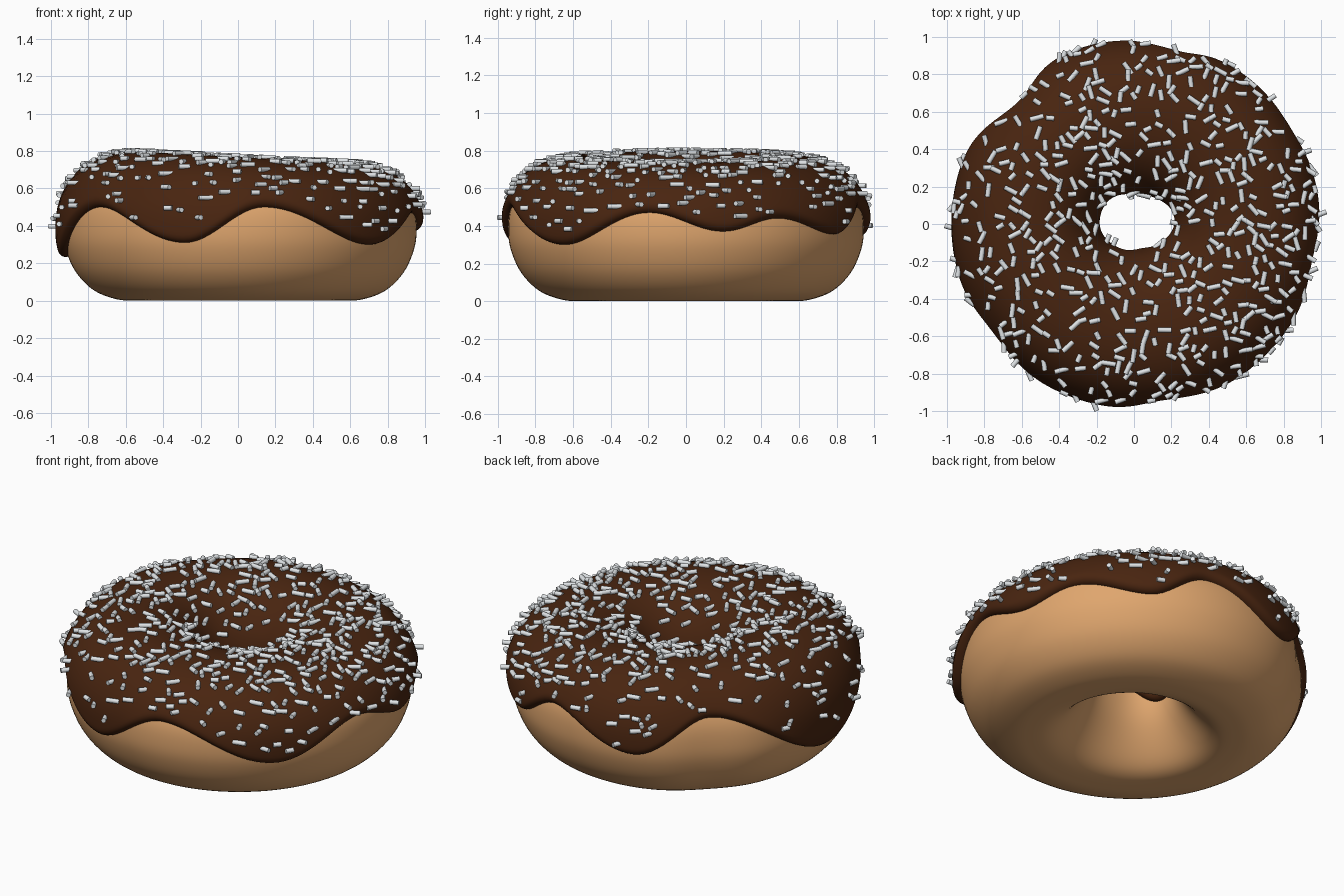
import bpy, bmesh, math, random
from mathutils import Matrix, Vector

if "Cube" in bpy.data.objects:
    bpy.data.objects.remove(bpy.data.objects["Cube"])

random.seed(4)

def material(name, rgb):
    m = bpy.data.materials.new(name)
    m.diffuse_color = (*rgb, 1)
    m.use_nodes = True
    m.node_tree.nodes["Principled BSDF"].inputs["Base Color"].default_value = m.diffuse_color
    return m

DOUGH = material("golden dough", (0.74, 0.38, 0.155))
CHOC = material("chocolate icing", (0.066, 0.018, 0.005))
WHITE = material("white sprinkle", (0.74, 0.77, 0.79))

# Ring cross-section (radius, height), from the bottom outwards, over the top, back through the hole
PROFILE = [(.55, 0), (.66, .008), (.78, .055), (.875, .15), (.93, .27), (.945, .38), (.93, .5),
           (.87, .612), (.77, .69), (.62, .73), (.45, .715), (.33, .65), (.25, .55), (.217, .45),
           (.212, .36), (.24, .26), (.30, .16), (.385, .06), (.46, .012)]
SUB = 5
TOP = 9 * SUB

def smooth_loop(p):
    out, n = [], len(p)
    for i in range(n):
        a, b, c, d = (Vector(p[(i + k) % n]) for k in (-1, 0, 1, 2))
        for j in range(SUB):
            t = j / SUB
            out.append(.5 * (2 * b + (c - a) * t + (2 * a - 5 * b + 4 * c - d) * t * t
                             + (3 * b - a - 3 * c + d) * t ** 3))
    return out

BASE = smooth_loop(PROFILE)

# Cross-section at one angle: uneven height, hole and rim
def section(th):
    top = .725 - .03 * math.cos(th)
    dent = 1 - .04 * math.exp(-((math.degrees(th) % 360 - 134) / 13) ** 2)
    pts = []
    for r, z in BASE:
        w = min(max((.575 - r) / .36, 0), 1)
        r += w * (.025 * math.cos(2 * th) + .015 * math.sin(th))
        if r > .575:
            r = .575 + (r - .575) * (1 - (1 - dent) * 2.5)
        if z > .38:
            z = .38 + (z - .38) * (top - .38) / .35
        pts.append(Vector((r, max(z, 0))))
    return pts

def place(p, th):
    return Vector((p[0] * math.cos(th) + .01, p[0] * math.sin(th), p[1]))

# Drip heights of the outer icing edge by angle
DRIPS = [(12, .37), (31, .44), (56, .355), (76, .50), (108, .335), (134, .54), (180, .235),
         (217, .50), (252, .31), (278, .50), (317, .30), (348, .47), (372, .37)]

def outer_edge(th):
    a = (math.degrees(th) - 12) % 360 + 12
    for (a0, z0), (a1, z1) in zip(DRIPS, DRIPS[1:]):
        if a <= a1:
            return z0 + (z1 - z0) * (1 - math.cos(math.pi * (a - a0) / (a1 - a0))) / 2
    return DRIPS[0][1]

def crossing(pts, lo, hi, z):
    for i in range(lo, hi):
        a, b = pts[i].y, pts[i + 1].y
        if (a - z) * (b - z) <= 0 and a != b:
            return i + (z - a) / (b - a)
    return hi

def at(pts, u):
    i = int(u)
    return pts[i % len(pts)].lerp(pts[(i + 1) % len(pts)], u - i)

COLS = 44

# Icing strip at one angle: dough surface pushed out, with rounded lips at both edges
def icing_strip(th):
    pts = section(th)
    u0 = crossing(pts, 5, TOP, outer_edge(th))
    u1 = crossing(pts, TOP + 3, 16 * SUB, .38 + .05 * math.sin(3 * th + 1))
    us = [u0 + (u1 - u0) * (1 - math.cos(math.pi * k / COLS)) / 2 for k in range(COLS + 1)]
    line = [at(pts, u) for u in us]
    dist = [0]
    for a, b in zip(line, line[1:]):
        dist.append(dist[-1] + (b - a).length)
    out = []
    for u, p, d in zip(us, line, dist):
        t = (at(pts, u + 1.5) - at(pts, u - 1.5)).normalized()
        e = min(min(d, dist[-1] - d) / .045, 1)
        lift = -.004 + .046 * math.sqrt(max(0, 1 - (1 - e) ** 2))
        out.append(p + Vector((t.y, -t.x)) * lift)
    return out

# Sweep a strip function around the ring
def sweep(name, strip, steps, closed, mat):
    bm = bmesh.new()
    rows = []
    for i in range(steps):
        th = 2 * math.pi * i / steps
        rows.append([bm.verts.new(place(p, th)) for p in strip(th)])
    n = len(rows[0])
    for i in range(steps):
        a, b = rows[i], rows[(i + 1) % steps]
        for j in range(n if closed else n - 1):
            k = (j + 1) % n
            f = bm.faces.new((a[j], b[j], b[k], a[k]))
            f.smooth = True
    return finish(name, bm, mat)

def finish(name, bm, mat):
    me = bpy.data.meshes.new(name)
    bm.to_mesh(me)
    bm.free()
    me.materials.append(mat)
    ob = bpy.data.objects.new(name, me)
    bpy.context.collection.objects.link(ob)
    return ob

sweep("dough_ring", section, 128, True, DOUGH)
icing = sweep("icing", icing_strip, 180, False, CHOC)

# Sprinkles: level little rods scattered over the icing, thinning out down the sides
bm = bmesh.new()
polys = list(icing.data.polygons)
areas = [p.area * max(p.normal.z + .12, 0) ** .8 if p.center.z > .38 else 0 for p in polys]
spots = []
for p in random.choices(polys, areas, k=5000):
    c = p.center + p.normal * .007
    if len(spots) < 560 and all((c - s).length > .042 for s in spots):
        spots.append(c)
for c in spots:
    m = (Matrix.Translation(c) @ Matrix.Rotation(random.uniform(0, math.pi), 4, 'Z')
         @ Matrix.Rotation(math.pi / 2, 4, 'Y'))
    length = random.choice((.045, .06, .075))
    bmesh.ops.create_cone(bm, cap_ends=True, segments=10, radius1=.0135, radius2=.0135,
                          depth=length, matrix=m)
for f in bm.faces:
    f.smooth = len(f.verts) == 4
finish("sprinkles", bm, WHITE)
